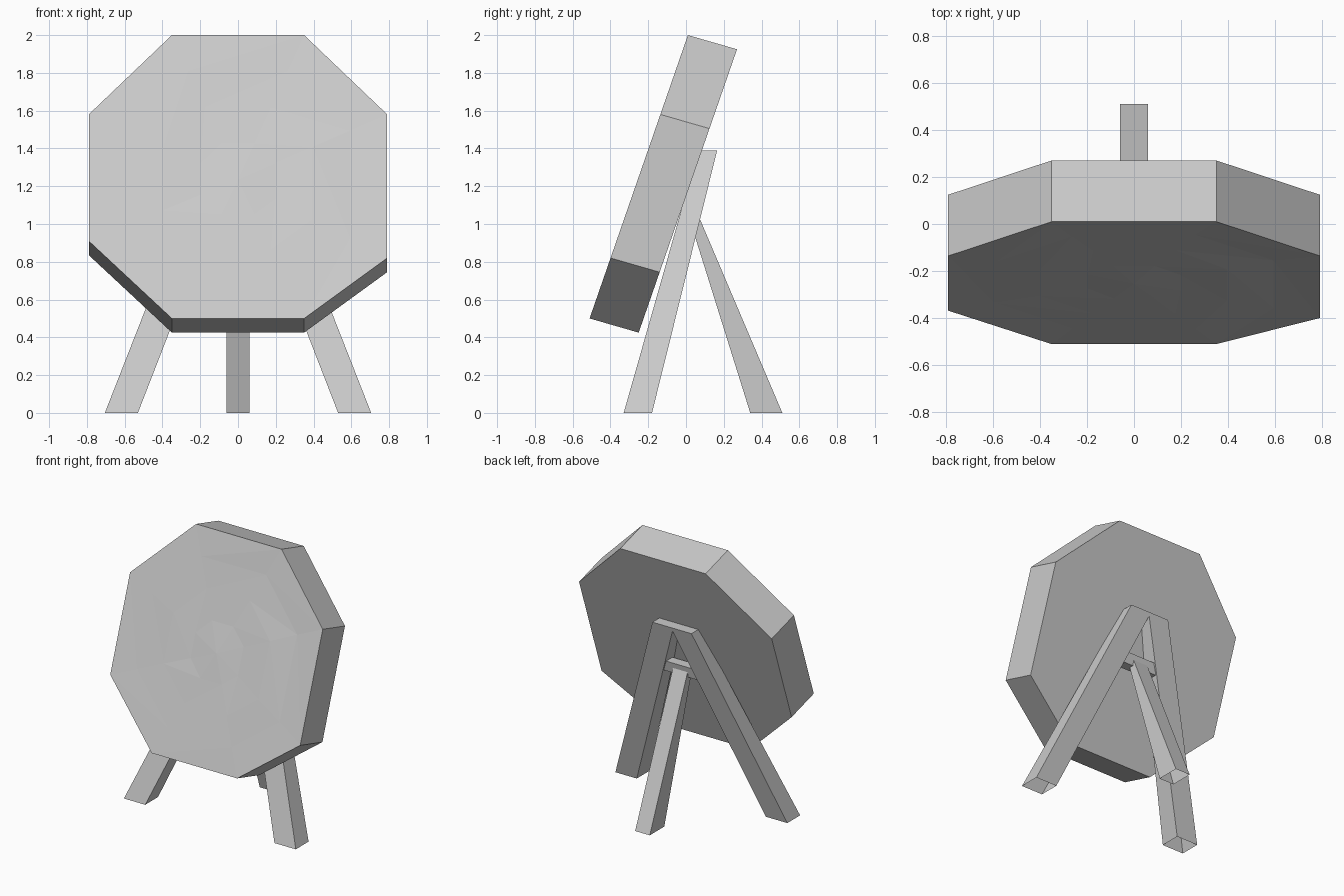
import bpy
import bmesh
import random
from mathutils import Vector

random.seed(4)
if "Cube" in bpy.data.objects:
    bpy.data.objects.remove(bpy.data.objects["Cube"], do_unlink=True)

grey = bpy.data.materials.new("plain grey")
grey.use_nodes = True
colour = (0.6, 0.6, 0.6, 1)
grey.diffuse_color = colour
grey.node_tree.nodes["Principled BSDF"].inputs["Base Color"].default_value = colour


def finish(name, bm):
    bmesh.ops.recalc_face_normals(bm, faces=bm.faces)
    mesh = bpy.data.meshes.new(name)
    bm.to_mesh(mesh)
    bm.free()
    mesh.materials.append(grey)
    obj = bpy.data.objects.new(name, mesh)
    bpy.context.scene.collection.objects.link(obj)
    return obj


def beam(name, low, high, open_foot=False):
    """Tapered beam between two level rectangles (x0, x1, y0, y1, z)."""
    bm = bmesh.new()
    loops = []
    for x0, x1, y0, y1, z in (low, high):
        corners = ((x0, y0), (x1, y0), (x1, y1), (x0, y1))
        loops.append([bm.verts.new((x, y, z)) for x, y in corners])
    a, b = loops
    for i in range(4):
        j = (i + 1) % 4
        bm.faces.new((a[i], a[j], b[j], b[i]))
    bm.faces.new(b)
    if not open_foot:
        bm.faces.new(a[::-1])
    return finish(name, bm)


# Leaning eight-sided target board
outline = [(-0.35, 2.0), (-0.79, 1.58), (-0.79, 0.91), (-0.35, 0.5),
           (0.35, 0.5), (0.79, 0.82), (0.79, 1.58), (0.35, 2.0)]
bm = bmesh.new()
front = [bm.verts.new((x, 0.01 + (z - 2) * 0.347, z)) for x, z in outline]
back = [bm.verts.new(v.co + Vector((0, 0.26, -0.075))) for v in front]
bm.faces.new(back[::-1])
for i in range(8):
    j = (i + 1) % 8
    bm.faces.new((front[i], front[j], back[j], back[i]))

# Slightly dented front, as uneven rings around the middle
centre = sum((v.co for v in front), Vector()) / 8
outer = front
for scale in (0.75, 0.5, 0.25):
    inner = []
    for v in front:
        dent = Vector((0, random.uniform(0.0, 0.012), 0))
        inner.append(bm.verts.new(centre.lerp(v.co, scale) + dent))
    for i in range(8):
        j = (i + 1) % 8
        bm.faces.new((outer[i], outer[j], inner[j]))
        bm.faces.new((outer[i], inner[j], inner[i]))
    outer = inner
middle = bm.verts.new(centre)
for i in range(8):
    bm.faces.new((outer[i], outer[(i + 1) % 8], middle))
finish("target_board", bm)

# Pair of front legs meeting behind the board
for side, s in (("left", 1), ("right", -1)):
    beam(side + "_front_leg",
         (s * 0.53, s * 0.705, -0.33, -0.18, 0),
         (s * -0.01, s * 0.16, 0.065, 0.165, 1.39), open_foot=True)

# Rear leg and the crossbar it leans on
beam("rear_leg", (-0.06, 0.06, 0.34, 0.51, 0),
     (-0.06, 0.06, 0.005, 0.055, 1.07), open_foot=True)
beam("crossbar", (-0.14, 0.14, -0.01, 0.06, 1.0),
     (-0.14, 0.14, 0.0, 0.075, 1.08))
